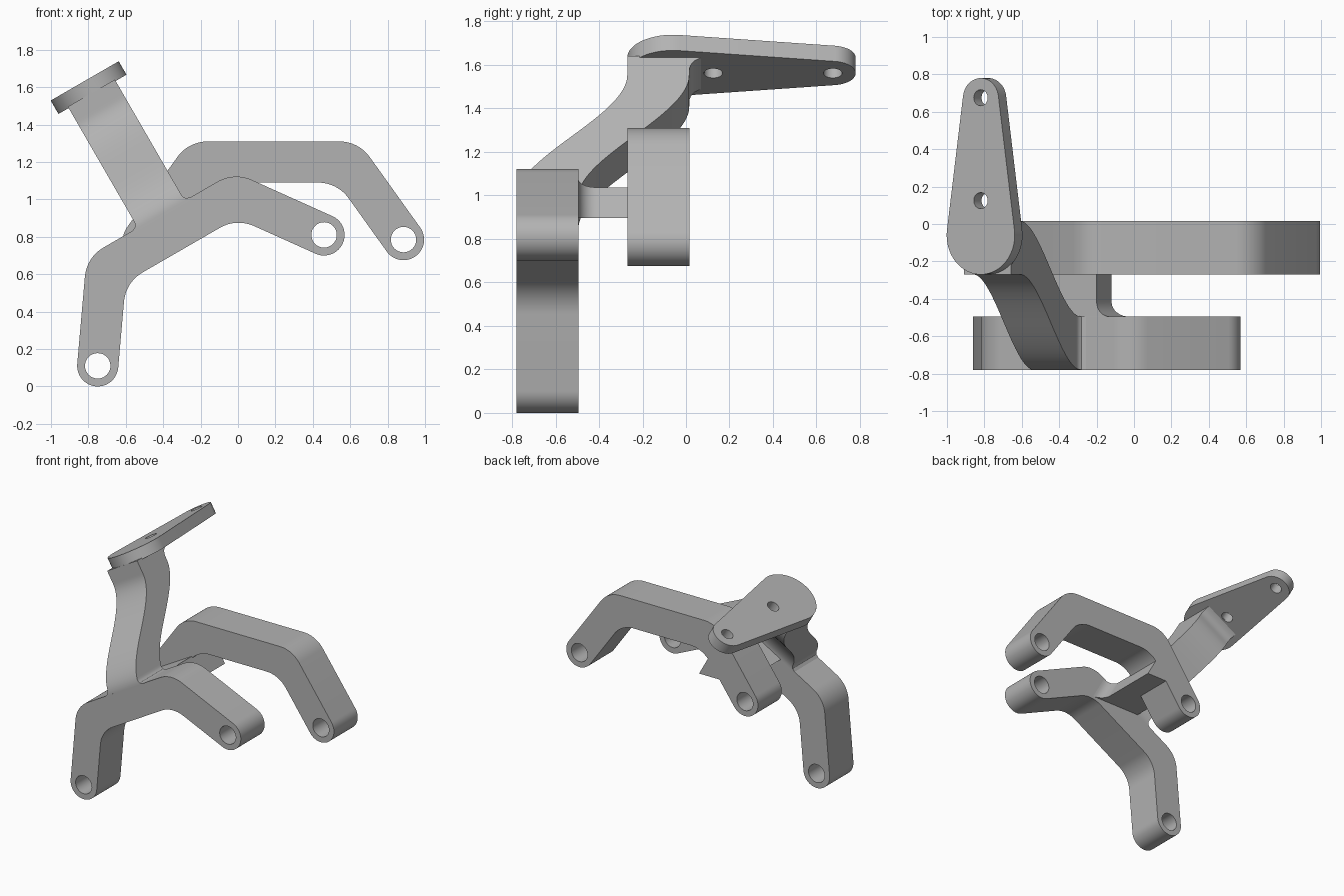
import bpy, bmesh, math
from mathutils import Vector, Matrix

if "Cube" in bpy.data.objects:
    bpy.data.objects.remove(bpy.data.objects["Cube"], do_unlink=True)

grey = bpy.data.materials.new("metal_grey")
grey.use_nodes = True
colour = (0.45, 0.45, 0.45, 1)
grey.diffuse_color = colour
grey.node_tree.nodes["Principled BSDF"].inputs["Base Color"].default_value = colour

HALF = 0.11     # half width of the arms
BEND = 0.2      # bend radius
TILT = math.radians(30)
U = Vector((math.cos(TILT), 0, math.sin(TILT)))     # along the sloping bar
V = Vector((-math.sin(TILT), 0, math.cos(TILT)))    # square to the bar


def finish(name, bm):
    """Turn a bmesh into a grey object that is smooth apart from hard edges."""
    bmesh.ops.remove_doubles(bm, verts=bm.verts, dist=0.0005)
    bmesh.ops.recalc_face_normals(bm, faces=bm.faces)
    for f in bm.faces:
        f.smooth = True
    mesh = bpy.data.meshes.new(name)
    bm.to_mesh(mesh)
    bm.free()
    mesh.set_sharp_from_angle(angle=math.radians(30))
    mesh.materials.append(grey)
    obj = bpy.data.objects.new(name, mesh)
    bpy.context.collection.objects.link(obj)
    return obj


def arc(centre, radius, start, end, n=24):
    return [centre + radius * Vector((math.cos(a), math.sin(a)))
            for a in (start + (end - start) * i / n for i in range(n + 1))]


def flat_part(name, outline, holes, hole_radius, thickness, matrix):
    """Extrude an outline with round holes, centred on its own plane."""
    curve = bpy.data.curves.new(name, 'CURVE')
    curve.dimensions = '2D'
    curve.fill_mode = 'BOTH'
    curve.extrude = thickness / 2
    rings = [outline] + [arc(h, hole_radius, 0, math.tau, 32)[:-1] for h in holes]
    for ring in rings:
        spline = curve.splines.new('POLY')
        spline.points.add(len(ring) - 1)
        for point, co in zip(spline.points, ring):
            point.co = (co.x, co.y, 0, 1)
        spline.use_cyclic_u = True
    temp = bpy.data.objects.new(name + "_outline", curve)
    bpy.context.collection.objects.link(temp)
    graph = bpy.context.evaluated_depsgraph_get()
    mesh = bpy.data.meshes.new_from_object(temp.evaluated_get(graph))
    bm = bmesh.new()
    bm.from_mesh(mesh)
    bm.transform(matrix)
    bpy.data.objects.remove(temp, do_unlink=True)
    bpy.data.curves.remove(curve)
    bpy.data.meshes.remove(mesh)
    return finish(name, bm)


def side(path, sign):
    """One edge of a bent bar, with rounded corners."""
    points = []
    for a, b, c in zip(path, path[1:], path[2:]):
        d1, d2 = (b - a).normalized(), (c - b).normalized()
        turn = math.atan2(d1.x * d2.y - d1.y * d2.x, d1.dot(d2))
        n1, n2 = Vector((-d1.y, d1.x)), Vector((-d2.y, d2.x))
        corner = b + (n1 + n2).normalized() * sign * HALF / math.cos(turn / 2)
        s = math.copysign(1, turn)
        start = corner - d1 * BEND * math.tan(abs(turn) / 2)
        centre = start + n1 * s * BEND
        first = math.atan2(-n1.y * s, -n1.x * s)
        points += arc(centre, BEND, first, first + turn, 14)
    return points


def bent_arm(name, path, y0, y1):
    path = [Vector(p) for p in path]
    first, last = path[1] - path[0], path[-1] - path[-2]
    a0 = math.atan2(first.y, first.x)
    a1 = math.atan2(last.y, last.x)
    quarter = math.pi / 2
    outline = (arc(path[0], HALF, a0 - quarter, a0 - 3 * quarter)
               + side(path, 1)
               + arc(path[-1], HALF, a1 + quarter, a1 - quarter)
               + side(path, -1)[::-1])
    matrix = Matrix.Translation((0, (y0 + y1) / 2, 0)) @ Matrix.Rotation(quarter, 4, 'X')
    return flat_part(name, outline, [path[0], path[-1]], 0.068, y1 - y0, matrix)


def loft(name, sections):
    """Skin a row of matching closed sections and cap both ends."""
    bm = bmesh.new()
    rings = [[bm.verts.new(p) for p in s] for s in sections]
    n = len(rings[0])
    for r, q in zip(rings, rings[1:]):
        for i in range(n):
            j = (i + 1) % n
            bm.faces.new((r[i], r[j], q[j], q[i]))
    bm.faces.new(rings[0])
    bm.faces.new(rings[-1])
    return finish(name, bm)


def flare(distance, radius):
    """Outward growth of a concave fillet at a distance from its foot."""
    d = min(max(distance, 0), radius)
    return radius - math.sqrt(radius ** 2 - (radius - d) ** 2)


# Two bent arms with a bored hole at each end
bent_arm("front_arm", [(-0.75, 0.11), (-0.705, 0.624), (-0.014, 1.023), (0.46, 0.81)],
         -0.78, -0.495)
bent_arm("back_arm", [(-0.505, 0.785), (-0.208, 1.2), (0.588, 1.2), (0.885, 0.785)],
         -0.27, 0.015)

# Wedge bridge joining the arms, flared where it meets the front arm
sections = []
for y in [-0.52] + [-0.495 + 0.085 * (1 - math.cos(i * math.pi / 20)) for i in range(11)] + [0.015]:
    grow = flare(y + 0.495, 0.08)
    sections.append([Vector((-0.45, y, 0.895)),
                     Vector((-0.12 + grow / U.x, y, 0.895)),
                     Vector((-0.2, y, 1.037)) + U * grow])
loft("bridge", sections)

# S-shaped strut rising from the front arm to the plate
FOOT, TOP = 1.0, 1.75
sections = []
for i in range(-2, 61):
    v = FOOT + (TOP - FOOT) * i / 60
    t = min(max((v - FOOT) / 0.65, 0), 1)
    y = -0.78 + 0.51 * t * t * (3 - 2 * t)
    wide = flare(v - FOOT, 0.04)
    back = y + 0.285 + flare(1.742 - v, 0.07)
    u0, u1 = -0.04 - wide, 0.25 + wide
    sections.append([U * u + V * v + Vector((0, w, 0))
                     for u, w in ((u0, y), (u1, y), (u1, back), (u0, back))])
loft("strut", sections)

# Tapered mounting plate with two small holes
big, small, near, far = 0.21, 0.11, -0.06, 0.67
lean = math.asin((big - small) / (far - near))
outline = (arc(Vector((0, near)), big, math.pi - lean, math.tau + lean, 40)
           + arc(Vector((0, far)), small, lean, math.pi - lean))
matrix = Matrix((U, (0, 1, 0), V)).transposed().to_4x4()
matrix.translation = U * 0.107 + V * 1.783
flat_part("mounting_plate", outline, [Vector((0, 0.125)), Vector((0, 0.675))],
          0.043, 0.083, matrix)
